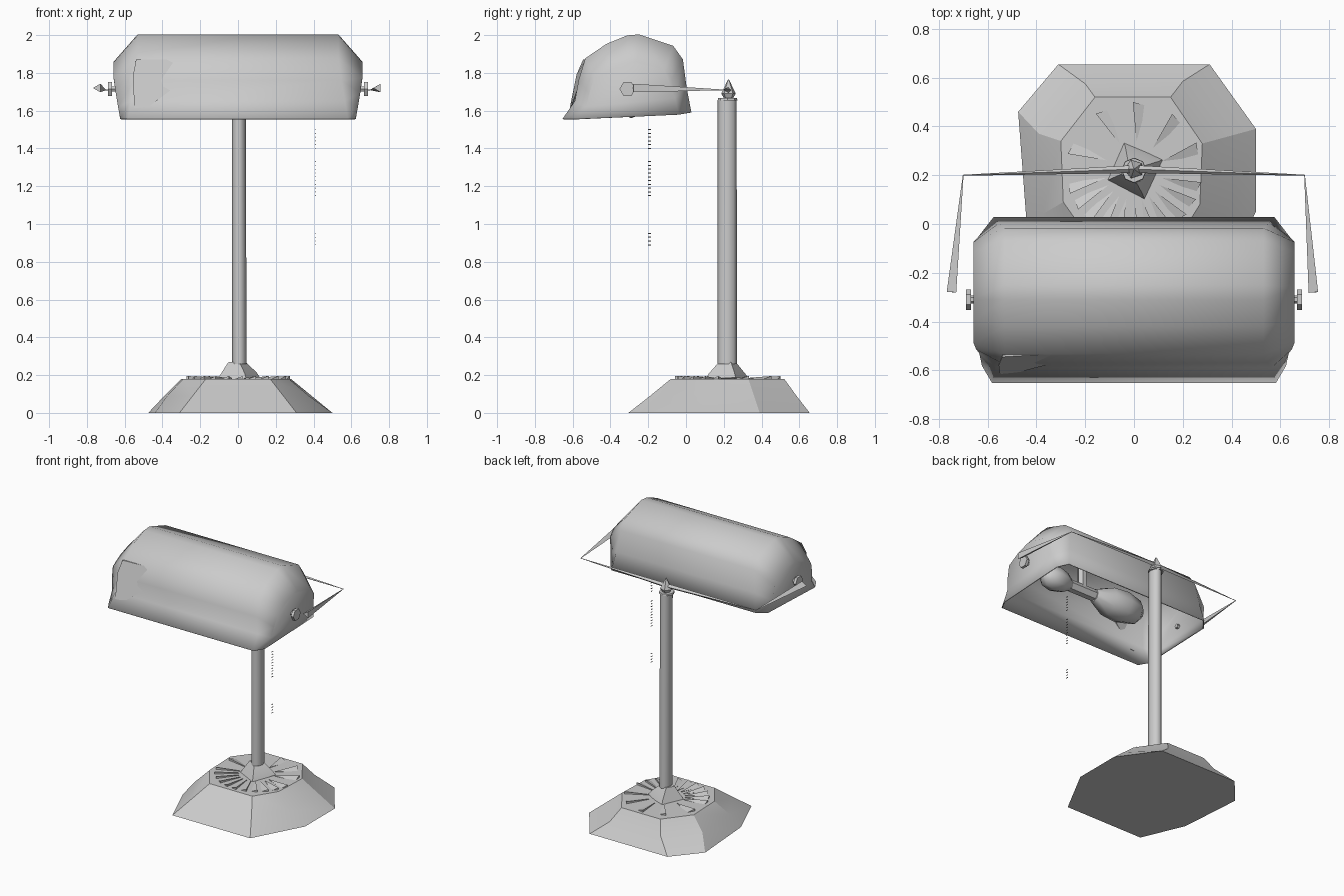
import bpy, bmesh, math
from mathutils import Vector

cube = bpy.data.objects.get("Cube")
if cube:
    bpy.data.objects.remove(cube, do_unlink=True)

GREY = (0.6, 0.6, 0.6, 1)
metal = bpy.data.materials.new("plain_grey")
metal.use_nodes = True
metal.diffuse_color = GREY
metal.node_tree.nodes["Principled BSDF"].inputs["Base Color"].default_value = GREY


def loft(bm, rings, closed=True, cap_start=True, cap_end=True):
    """Skin a list of equal-length point rings."""
    rows = [[bm.verts.new(p) for p in r] for r in rings]
    n = len(rows[0])
    for a, b in zip(rows, rows[1:]):
        for i in range(n if closed else n - 1):
            j = (i + 1) % n
            bm.faces.new((a[i], a[j], b[j], b[i]))
    if cap_start:
        bm.faces.new(rows[0])
    if cap_end:
        bm.faces.new(rows[-1])


def finish(bm, name, angle=35):
    bmesh.ops.recalc_face_normals(bm, faces=bm.faces)
    me = bpy.data.meshes.new(name)
    bm.to_mesh(me)
    bm.free()
    me.materials.append(metal)
    ob = bpy.data.objects.new(name, me)
    bpy.context.collection.objects.link(ob)
    bpy.ops.object.select_all(action='DESELECT')
    ob.select_set(True)
    bpy.context.view_layer.objects.active = ob
    if angle:
        bpy.ops.object.shade_smooth_by_angle(angle=math.radians(angle))
    return ob


def rod(bm, stops, sides, squash=1.0, turn=0.0):
    """Turned shape along the line through (point, radius) stops."""
    axis = (Vector(stops[-1][0]) - Vector(stops[0][0])).normalized()
    ref = Vector((0, 0, 1)) if abs(axis.z) < 0.9 else Vector((0, 1, 0))
    u = axis.cross(ref).normalized()
    v = axis.cross(u)
    rings = []
    for p, r in stops:
        angles = [turn + math.tau * i / sides for i in range(sides)]
        rings.append([Vector(p) + r * (squash * math.cos(a) * u + math.sin(a) * v) for a in angles])
    loft(bm, rings)


# Stepped base with a faceted outline
outer = [(-.475, .46), (-.31, .655), (.31, .655), (.5, .39), (.5, .05),
         (.31, -.305), (-.31, -.305), (-.44, .0)]
middle = [(-.39, .37), (-.2, .575), (.2, .585), (.39, .36), (.375, .04),
          (.24, -.19), (-.24, -.19), (-.375, .04)]
upper = [(-.3, .34), (-.16, .52), (.15, .52), (.28, .33), (.27, .08),
         (.17, -.08), (-.17, -.08), (-.29, .09)]
bm = bmesh.new()
loft(bm, [[(x, y, z) for x, y in o] for o, z in
          ((outer, 0), (middle, .09), (upper, .18))])
finish(bm, "base", 20)

# Radial leaves on the base, denser toward the front
bm = bmesh.new()
leaf_angles = [160, 118, 85, 50, 18] + list(range(-165, 0, 15))
for deg in leaf_angles:
    half = 6 if deg > 0 else 5
    corners = []
    for d, r, z in ((0, .12, .184), (-half, .27, .177), (half, .28, .195)):
        a = math.radians(deg + d)
        corners.append((r * math.cos(a), .22 + r * math.sin(a), z))
    loft(bm, [[(x, y, .17) for x, y, z in corners], corners])
finish(bm, "base_leaves", 0)

# Four-sided collar and the column
bm = bmesh.new()
rod(bm, [((0, .22, .175), .125), ((0, .22, .205), .105), ((-.01, .22, .272), .045)], 4, turn=.35)
finish(bm, "collar")
bm = bmesh.new()
rod(bm, [((.007, .218, .26), .052), ((.004, .218, 1.655), .05)], 8, squash=.74)
finish(bm, "column", 60)

# Finial: thin cap and pointed tip
bm = bmesh.new()
rod(bm, [((0, .22, 1.655), .052), ((0, .22, 1.667), .05)], 8)
rod(bm, [((0, .225, 1.66), .022), ((0, .225, 1.69), .04), ((0, .225, 1.765), .003)], 5)
finish(bm, "finial")

# Cross arm and tapered side arms
bm = bmesh.new()
rod(bm, [((-.7, .2, 1.71), .002), ((0, .225, 1.71), .016), ((.7, .2, 1.71), .002)], 4)
finish(bm, "cross_arm")
for side, label in ((1, "left"), (-1, "right")):
    bm = bmesh.new()
    rod(bm, [((side * .7, .2, 1.71), .002), ((side * .742, -.28, 1.72), .026)], 3)
    finish(bm, label + "_arm")
    # Knob holding the shade
    bm = bmesh.new()
    rod(bm, [((side * .62, -.31, 1.715), .016), ((side * .67, -.31, 1.715), .016)], 6)
    rod(bm, [((side * .668, -.31, 1.715), .042), ((side * .688, -.31, 1.715), .042)], 6)
    finish(bm, label + "_knob")

# Open-bottomed shade, narrowing to closed ends
profile = [(-.65, 1.555), (-.585, 1.65), (-.565, 1.76), (-.53, 1.875), (-.42, 1.95),
           (-.31, 1.995), (-.25, 2.0), (-.07, 1.94), (-.02, 1.87), (.0, 1.72), (.025, 1.59)]
bm = bmesh.new()
stations = []
for side, full in ((-1, False), (-1, True), (1, True), (1, False)):
    ring = []
    for y, z in profile:
        t = min(1, (z - 1.555) / .3)
        if full:
            ring.append((side * (.58 - .05 * t), y, z))
        else:
            ring.append((side * (.62 + .035 * t), -.3 + (y + .3) * .8, 1.555 + (z - 1.555) * .68))
    stations.append(ring)
loft(bm, stations, closed=False)
shade = finish(bm, "shade", 60)
wall = shade.modifiers.new("wall", 'SOLIDIFY')
wall.thickness = .008
wall.offset = 0

# Loose plate on the front right of the shade
bm = bmesh.new()
tab = [(-.55, -.615, 1.615), (-.48, -.61, 1.615), (-.25, -.55, 1.79),
       (-.29, -.53, 1.87), (-.54, -.545, 1.87), (-.555, -.58, 1.79)]
loft(bm, [tab, [(x, y + .008, z) for x, y, z in tab]])
finish(bm, "front_plate", 20)

# Two bulbs on a shared socket
for label, stops in (
        ("right", ((-.3, .03), (-.25, .085), (-.14, .11), (-.02, .1), (.1, .045))),
        ("left", ((.3, .035), (.36, .07), (.43, .085), (.5, .07), (.54, .02)))):
    bm = bmesh.new()
    rod(bm, [((x, -.29, 1.67), r) for x, r in stops], 8)
    finish(bm, label + "_bulb", 60)
bm = bmesh.new()
rod(bm, [((.08, -.29, 1.67), .04), ((.32, -.29, 1.67), .04)], 6)
rod(bm, [((.2, -.29, 1.67), .03), ((.2, -.29, 1.9), .03)], 6)
finish(bm, "socket")

# Pull chain of tiny beads
bm = bmesh.new()
for start, count in ((.89, 4), (1.15, 10), (1.4, 6)):
    for i in range(count):
        z = start + i * .02
        rod(bm, [((.41, -.2, z), .003), ((.41, -.185, z), .003)], 3)
finish(bm, "pull_chain", 0)
